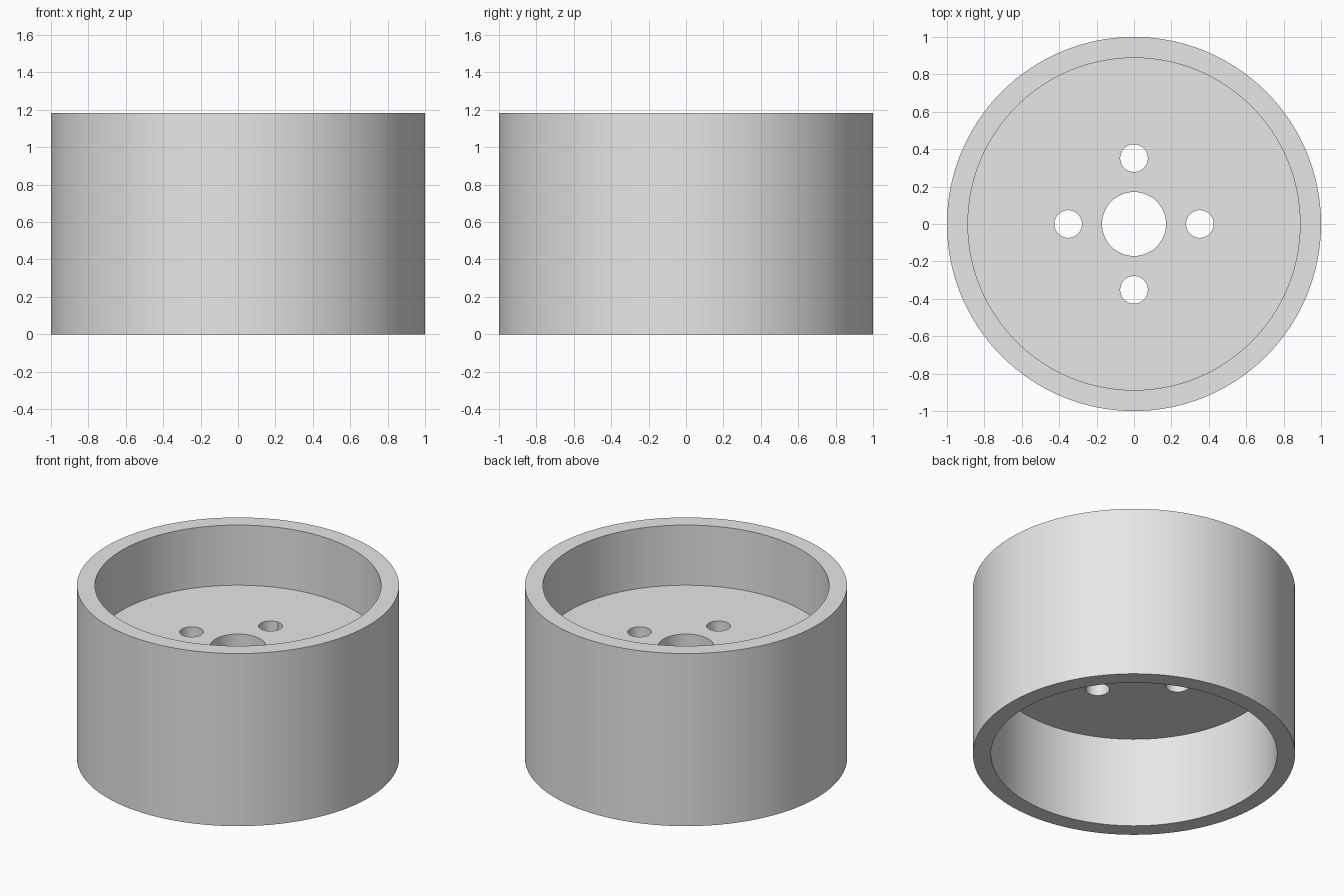
import bpy
import bmesh
from math import cos, sin, pi, radians

if "Cube" in bpy.data.objects:
    bpy.data.objects.remove(bpy.data.objects["Cube"], do_unlink=True)

SEGMENTS = 128
OUTER, INNER, BORE = 1.0, 0.888, 0.171
HEIGHT, WEB_LOW, WEB_HIGH = 1.182, 0.62, 0.77
BOLT_CIRCLE, BOLT_RADIUS = 0.352, 0.074

grey = bpy.data.materials.new("plain grey")
grey.use_nodes = True
grey.diffuse_color = (0.8, 0.8, 0.8, 1)
grey.node_tree.nodes["Principled BSDF"].inputs["Base Color"].default_value = (0.8, 0.8, 0.8, 1)


def lathe(name, profile):
    """Turn a closed (radius, height) profile around the z axis."""
    bm = bmesh.new()
    rings = []
    for i in range(SEGMENTS):
        a = 2 * pi * i / SEGMENTS
        rings.append([bm.verts.new((r * cos(a), r * sin(a), z)) for r, z in profile])
    for i, ring in enumerate(rings):
        following = rings[(i + 1) % SEGMENTS]
        for j in range(len(profile)):
            k = (j + 1) % len(profile)
            bm.faces.new((ring[j], following[j], following[k], ring[k]))
    bmesh.ops.recalc_face_normals(bm, faces=bm.faces)
    mesh = bpy.data.meshes.new(name)
    bm.to_mesh(mesh)
    bm.free()
    mesh.materials.append(grey)
    obj = bpy.data.objects.new(name, mesh)
    bpy.context.collection.objects.link(obj)
    return obj


# Drum: outer wall with a bored web between the two open ends
drum = lathe("drum", [
    (OUTER, 0), (OUTER, HEIGHT), (INNER, HEIGHT), (INNER, WEB_HIGH),
    (BORE, WEB_HIGH), (BORE, WEB_LOW), (INNER, WEB_LOW), (INNER, 0),
])

# Four bolt holes through the web
cutters = []
for i in range(4):
    a = i * pi / 2
    bpy.ops.mesh.primitive_cylinder_add(
        vertices=48, radius=BOLT_RADIUS, depth=0.4,
        location=(BOLT_CIRCLE * cos(a), BOLT_CIRCLE * sin(a), (WEB_LOW + WEB_HIGH) / 2))
    cutter = bpy.context.object
    cutter.name = f"bolt_hole_cutter_{i + 1}"
    cutter.hide_render = True
    cutter.data.materials.append(grey)
    cutters.append(cutter)
    hole = drum.modifiers.new(f"bolt hole {i + 1}", "BOOLEAN")
    hole.operation = "DIFFERENCE"
    hole.solver = "EXACT"
    hole.object = cutter

bpy.ops.object.select_all(action="DESELECT")
drum.select_set(True)
bpy.context.view_layer.objects.active = drum
for name in [m.name for m in drum.modifiers]:
    bpy.ops.object.modifier_apply(modifier=name)
for cutter in cutters:
    bpy.data.objects.remove(cutter, do_unlink=True)

# Smooth walls with crisp rims
bpy.ops.object.shade_smooth_by_angle(angle=radians(30))
